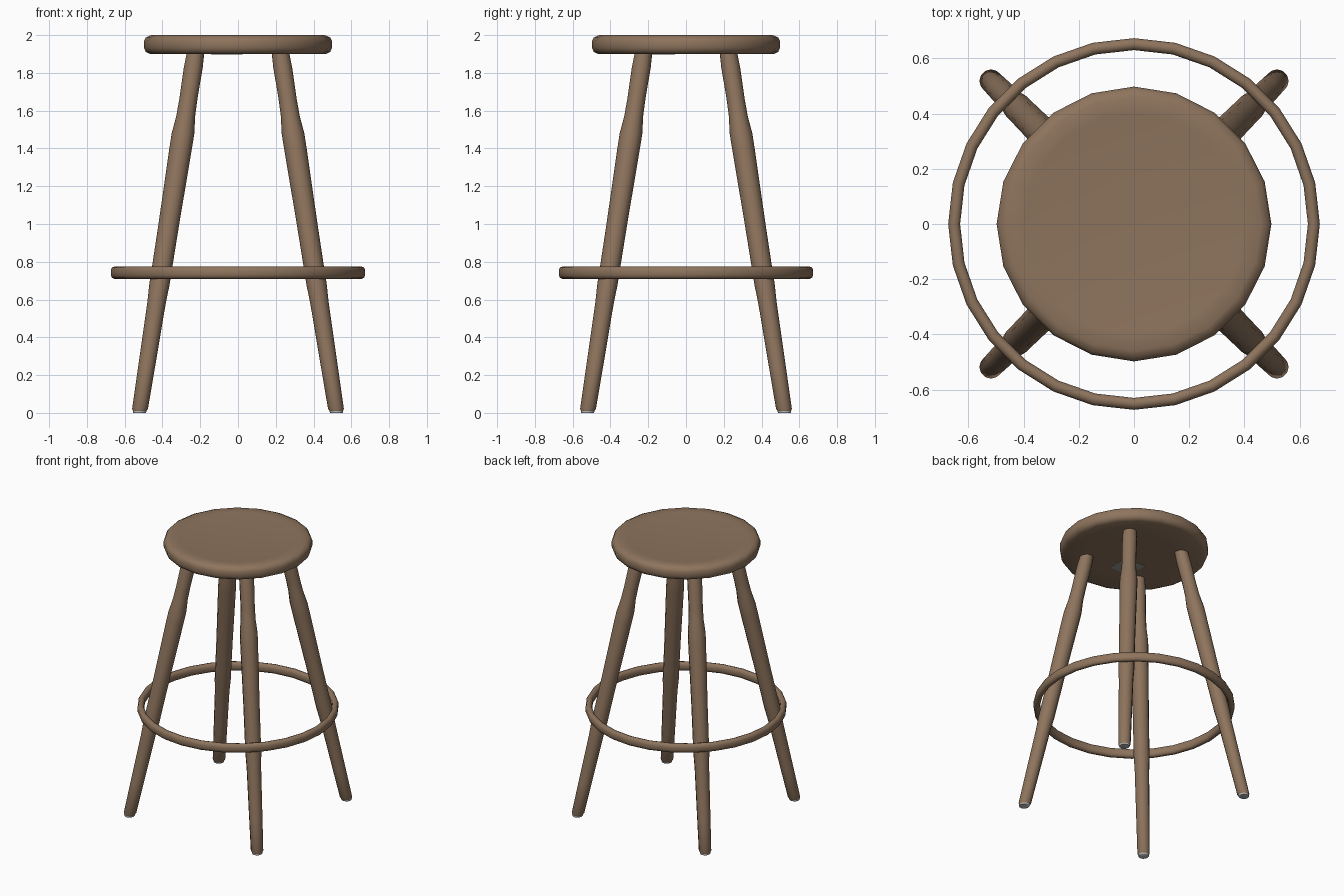
import bpy, bmesh, math
from mathutils import Vector

if "Cube" in bpy.data.objects:
    bpy.data.objects.remove(bpy.data.objects["Cube"])

def material(name, rgb):
    m = bpy.data.materials.new(name)
    m.diffuse_color = (*rgb, 1)
    m.use_nodes = True
    m.node_tree.nodes["Principled BSDF"].inputs["Base Color"].default_value = m.diffuse_color
    return m

wood = material("brown_wood", (0.27, 0.175, 0.11))
metal = material("grey_metal", (0.5, 0.5, 0.5))
label = material("grey_label", (0.30, 0.30, 0.26))

def lathe(name, profile, segments, mat, closed=False, shift=lambda z: (0, 0)):
    """Revolve (radius, z) points about z; shift slants the axis, closed makes a hoop."""
    bm = bmesh.new()
    rings = []
    for r, z in profile:
        ox, oy = shift(z)
        rings.append([bm.verts.new((ox + r * math.cos(2 * math.pi * i / segments),
                                    oy + r * math.sin(2 * math.pi * i / segments), z))
                      for i in range(segments)])
    pairs = list(zip(rings, rings[1:]))
    if closed:
        pairs.append((rings[-1], rings[0]))
    else:
        bm.faces.new(rings[0])
        bm.faces.new(rings[-1])
    for a, b in pairs:
        for i in range(segments):
            j = (i + 1) % segments
            bm.faces.new((a[i], a[j], b[j], b[i]))
    bmesh.ops.recalc_face_normals(bm, faces=bm.faces)
    mesh = bpy.data.meshes.new(name)
    bm.to_mesh(mesh)
    bm.free()
    mesh.materials.append(mat)
    obj = bpy.data.objects.new(name, mesh)
    bpy.context.collection.objects.link(obj)
    bpy.ops.object.select_all(action='DESELECT')
    obj.select_set(True)
    bpy.context.view_layer.objects.active = obj
    bpy.ops.object.shade_smooth_by_angle(angle=math.radians(50))
    return obj

# Round seat with soft edges and a slight dish
lathe("seat", [(0.30, 1.90), (0.465, 1.90), (0.488, 1.911), (0.498, 1.932), (0.498, 1.968),
               (0.488, 1.987), (0.46, 2.0), (0.40, 1.996), (0.25, 1.988), (0.08, 1.985)], 20, wood)

# Foot ring
ring_profile = [(0.652 + 0.0225 * math.copysign(abs(math.cos(t)) ** 0.8, math.cos(t)),
                 0.742 + 0.033 * math.copysign(abs(math.sin(t)) ** 0.8, math.sin(t)))
                for t in [2 * math.pi * (k + 0.5) / 10 for k in range(10)]]
lathe("foot_ring", ring_profile, 28, wood, closed=True)

# Turned, splayed legs with metal glides
LEG = [(0.035, 0.008), (0.042, 0.022), (0.045, 0.25), (0.049, 0.58), (0.054, 0.68), (0.054, 0.78),
       (0.055, 1.0), (0.060, 1.42), (0.060, 1.48), (0.050, 1.57), (0.048, 1.66), (0.050, 1.83), (0.046, 1.91)]
for side, sx in (("left", -1), ("right", 1)):
    for end, sy in (("front", -1), ("back", 1)):
        def splay(z, sx=sx, sy=sy):
            d = 0.522 - 0.156 * z
            return sx * d, sy * d
        lathe(f"{end}_{side}_leg", LEG, 12, wood, shift=splay)
        lathe(f"{end}_{side}_glide", [(0.033, 0.0), (0.036, 0.004), (0.036, 0.014)], 12, metal, shift=splay)

# Small square plate under the seat
bpy.ops.mesh.primitive_cube_add(size=1, location=(-0.06, -0.14, 1.899))
plate = bpy.context.object
plate.name = "underside_plate"
plate.scale = (0.165, 0.165, 0.004)
plate.data.materials.append(label)
